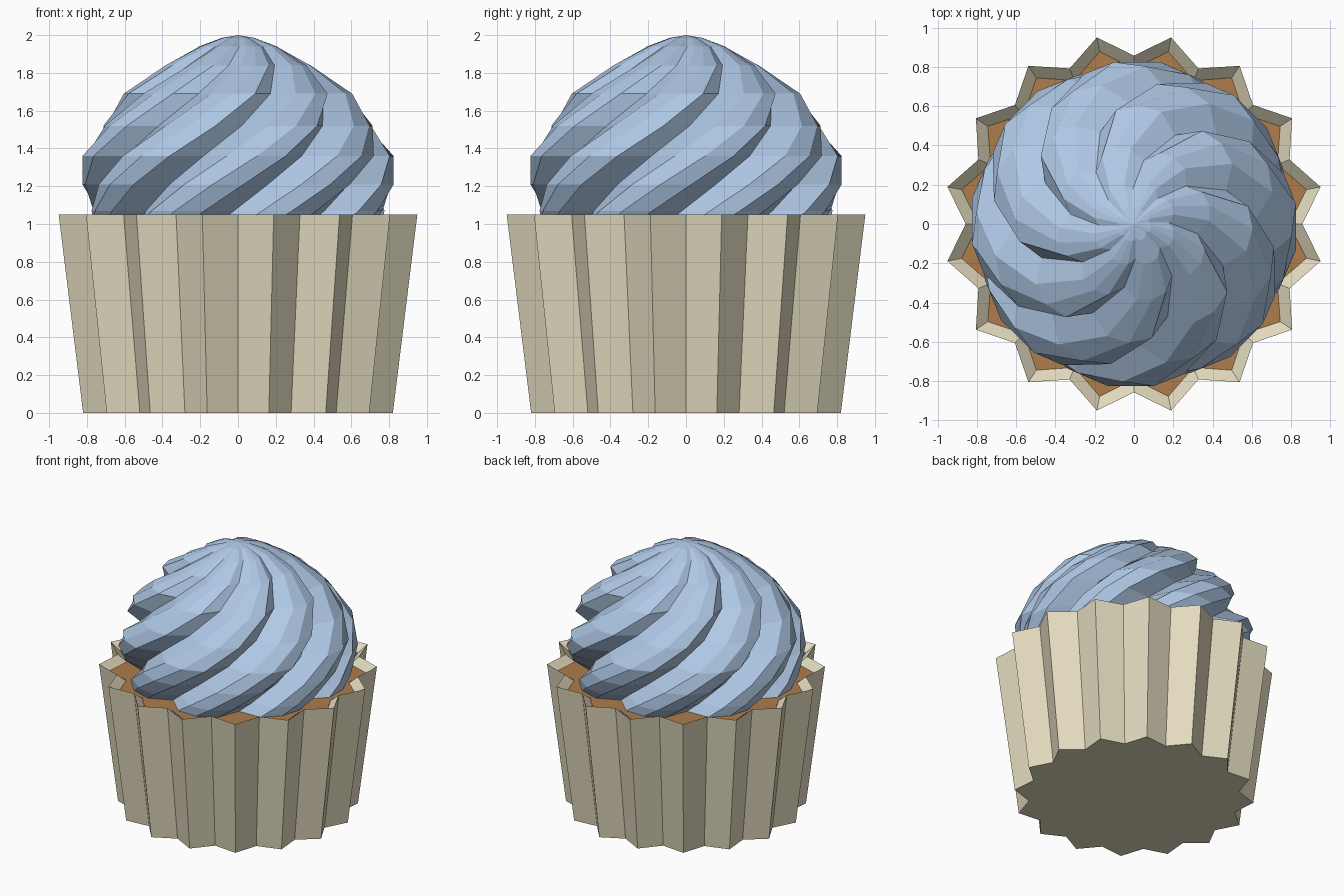
import bpy, math

if "Cube" in bpy.data.objects:
    bpy.data.objects.remove(bpy.data.objects["Cube"])


def material(name, rgb):
    m = bpy.data.materials.new(name)
    m.diffuse_color = (*rgb, 1)
    m.use_nodes = True
    m.node_tree.nodes["Principled BSDF"].inputs["Base Color"].default_value = m.diffuse_color
    return m


def ring(z, radii, count, phase=0.0):
    """Horizontal ring: the radii pattern repeats 'count' times around z."""
    n = count * len(radii)
    return [(radii[i % len(radii)] * math.cos(phase + math.tau * i / n),
             radii[i % len(radii)] * math.sin(phase + math.tau * i / n), z)
            for i in range(n)]


def loft(name, rings, mat, apex=None):
    """Skin a stack of rings, closing the bottom and the top (cap or point)."""
    n = len(rings[0])
    verts = [v for r in rings for v in r]
    faces = [tuple(reversed(range(n)))]
    for k in range(len(rings) - 1):
        for i in range(n):
            j = (i + 1) % n
            faces.append((k * n + i, k * n + j, (k + 1) * n + j, (k + 1) * n + i))
    top = (len(rings) - 1) * n
    if apex:
        verts.append(apex)
        faces += [(top + i, top + (i + 1) % n, len(verts) - 1) for i in range(n)]
    else:
        faces.append(tuple(range(top, top + n)))
    mesh = bpy.data.meshes.new(name)
    mesh.from_pydata(verts, [], faces)
    mesh.materials.append(mat)
    obj = bpy.data.objects.new(name, mesh)
    bpy.context.collection.objects.link(obj)
    return obj


paper = material("cream paper", (0.77, 0.71, 0.52))
sponge = material("brown sponge", (0.42, 0.20, 0.075))
icing = material("pale blue icing", (0.43, 0.58, 0.79))

# Pleated wrapper: 16-pointed star, flared upwards, with a shallow recessed top
PLEATS = 16
loft("wrapper", [ring(0.0, (0.735, 0.836), PLEATS),
                 ring(1.05, (0.857, 0.968), PLEATS),
                 ring(0.995, (0.79, 0.895), PLEATS)], paper)

# Cake top filling the recess
loft("cake_top", [ring(0.99, (0.785, 0.89), PLEATS),
                  ring(1.0, (0.79, 0.895), PLEATS)], sponge)

# Swirled frosting: 8 lobes twisting counter-clockwise as they rise
LOBES = 8
profile = [(1.0, 0.785), (1.07, 0.81), (1.21, 0.835), (1.36, 0.83), (1.52, 0.745),
           (1.69, 0.605), (1.84, 0.395), (1.94, 0.215), (1.985, 0.09)]
rings = []
for z, r in profile:
    lobe = (r, r * 0.97, r * 0.825, r * 0.97)   # peak, shoulder, valley, shoulder
    rings.append(ring(z, lobe, LOBES, math.radians(7 + 108 * (z - 1.36))))
loft("frosting", rings, icing, apex=(0, 0, 2.0))
